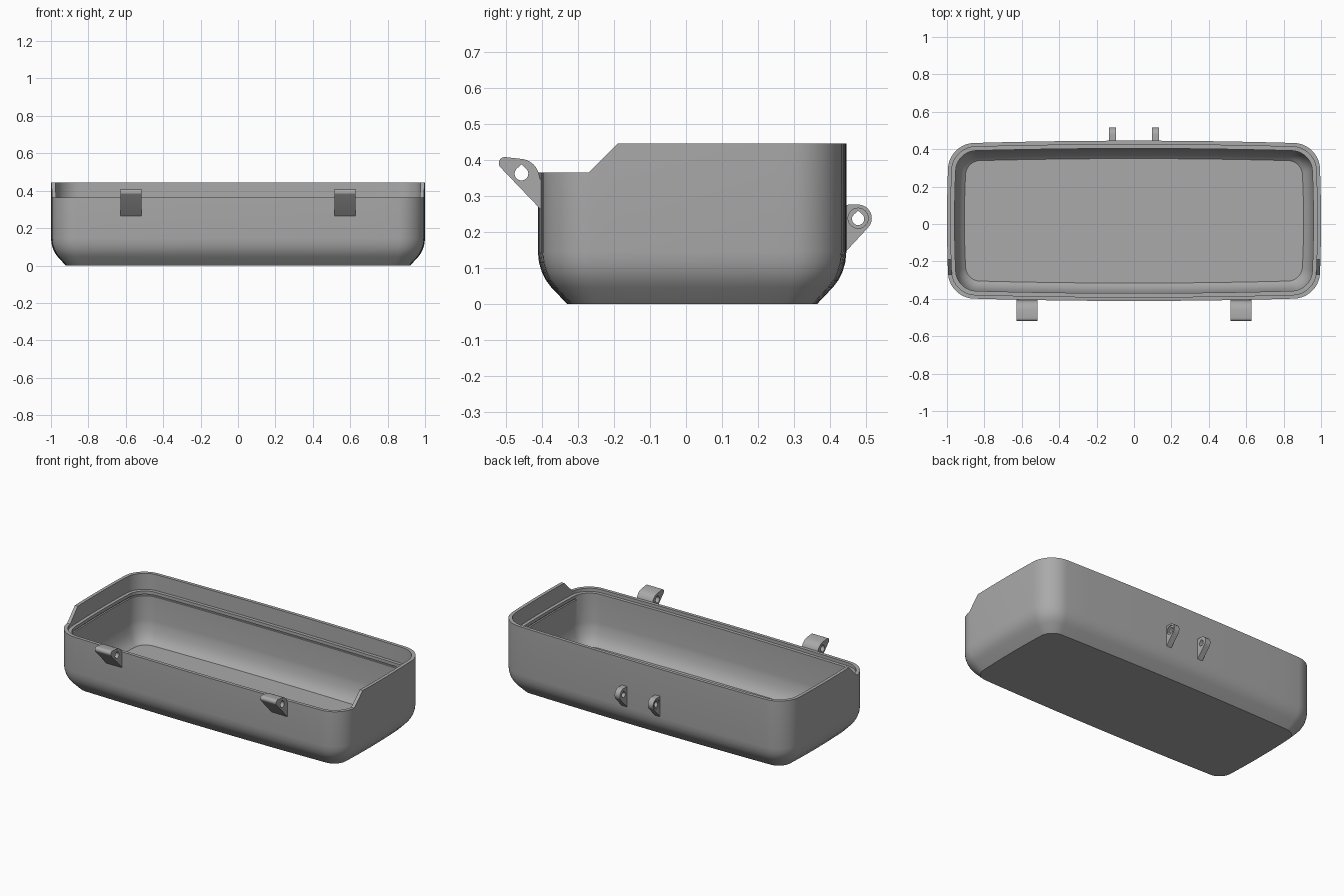
import bpy, bmesh
from math import cos, sin, pi, radians

cube = bpy.data.objects.get("Cube")
if cube:
    bpy.data.objects.remove(cube)

grey = bpy.data.materials.new("plain grey")
grey.use_nodes = True
GREY = (0.4, 0.4, 0.4, 1)
grey.diffuse_color = GREY
grey.node_tree.nodes["Principled BSDF"].inputs["Base Color"].default_value = GREY

CENTRE_Y = 0.017


def finish(name, bm):
    bmesh.ops.recalc_face_normals(bm, faces=bm.faces)
    mesh = bpy.data.meshes.new(name)
    bm.to_mesh(mesh)
    bm.free()
    mesh.materials.append(grey)
    obj = bpy.data.objects.new(name, mesh)
    bpy.context.collection.objects.link(obj)
    return obj


def activate(obj):
    bpy.ops.object.select_all(action='DESELECT')
    obj.select_set(True)
    bpy.context.view_layer.objects.active = obj


def smooth(obj):
    activate(obj)
    bpy.ops.object.shade_smooth_by_angle(angle=radians(30))


def cut(obj, cutter):
    mod = obj.modifiers.new("cut", 'BOOLEAN')
    mod.operation = 'DIFFERENCE'
    mod.solver = 'EXACT'
    mod.object = cutter
    activate(obj)
    bpy.ops.object.modifier_apply(modifier=mod.name)
    bpy.data.objects.remove(cutter)


def prism(name, profile, x, width):
    """Extrude a (y, z) profile along x."""
    bm = bmesh.new()
    ends = [[bm.verts.new((x + s * width / 2, y, z)) for y, z in profile] for s in (-1, 1)]
    for ring in ends:
        bm.faces.new(ring)
    n = len(profile)
    for i in range(n):
        j = (i + 1) % n
        bm.faces.new((ends[0][i], ends[0][j], ends[1][j], ends[1][i]))
    return finish(name, bm)


def arc(cy, cz, r, start, end, n=10):
    return [(cy + r * cos(radians(start + (end - start) * i / n)),
             cz + r * sin(radians(start + (end - start) * i / n))) for i in range(n + 1)]


def outline(inset):
    """Rounded rectangle with gently bowed sides."""
    hx, hy = 0.988 - inset, 0.412 - inset
    r = max(0.07, 0.13 - 0.7 * inset)
    corners = []
    for k, (sx, sy) in enumerate(((1, 1), (-1, 1), (-1, -1), (1, -1))):
        for i in range(11):
            a = (k + i / 10) * pi / 2
            corners.append((sx * (hx - r) + r * cos(a), sy * (hy - r) + r * sin(a)))
    points = []
    for i, (x, y) in enumerate(corners):
        nx, ny = corners[(i + 1) % len(corners)]
        steps = 12 if i % 11 == 10 else 1
        points += [(x + (nx - x) * t / steps, y + (ny - y) * t / steps) for t in range(steps)]
    return [(x * (1 + 0.012 * (1 - (y / hy) ** 2)),
             y * (1 + 0.04 * (1 - (x / hx) ** 2)) + CENTRE_Y) for x, y in points]


# Tray shell: outside from the base up, over the lip, then down the inside
WALL, LIP, FLOOR = 0.04, 0.02, 0.035
bend = [(0.078, 0), (0.036, 0.046), (0.022, 0.065), (0.011, 0.087), (0.003, 0.115), (0, 0.145)]
sections = bend + [(0, 0.445), (LIP, 0.445), (LIP, 0.345), (WALL, 0.345)]
groove = [(WALL, 0.325), (WALL - 0.01, 0.325), (WALL - 0.01, 0.315), (WALL, 0.315)]
inside = [(WALL, 0.165), (0.043, 0.135), (0.052, 0.1), (0.062, 0.072), (0.078, 0.049), (0.092, FLOOR)]

bm = bmesh.new()
rings = []
for inset, z in sections + groove + inside:
    ring = outline(inset)
    if (inset, z) in groove:
        # The groove fades out along the front wall
        ring = [p if p[1] > -0.28 else q for p, q in zip(ring, outline(WALL))]
    rings.append([bm.verts.new((x, y, z)) for x, y in ring])
for low, high in zip(rings, rings[1:]):
    n = len(low)
    for i in range(n):
        j = (i + 1) % n
        bm.faces.new((low[i], low[j], high[j], high[i]))
bm.faces.new(rings[0])
bm.faces.new(rings[-1])
bmesh.ops.remove_doubles(bm, verts=bm.verts, dist=0.0002)
tray = finish("tray", bm)

# Lowered front of the rim
cut(tray, prism("front_cutter", [(-0.7, 0.365), (-0.27, 0.365), (-0.19, 0.445),
                                 (-0.19, 0.6), (-0.7, 0.6)], 0, 3))
smooth(tray)


def teardrop(cy, cz, r):
    return arc(cy, cz, r, 135, 405, 20) + [(cy, cz + r * 1.35)]


# Pierced lugs: two wide ones at the front, two narrow ones at the back
front_lug = ([(-0.385, 0.243), (-0.385, 0.345), (-0.405, 0.345)]
             + arc(-0.462, 0.348, 0.055, 10, 80, 6)
             + arc(-0.503, 0.391, 0.017, 90, 220, 8))
back_lug = ([(0.425, 0.125), (0.425, 0.275)]
            + arc(0.478, 0.238, 0.038, 90, -45, 12))
for side, sx in (("left", 1), ("right", -1)):
    lug = prism("front_lug_" + side, front_lug, sx * 0.572, 0.11)
    cut(lug, prism("hole_cutter", teardrop(-0.457, 0.362, 0.019), sx * 0.572, 0.3))
    smooth(lug)

    lug = prism("back_lug_" + side, back_lug, sx * 0.115, 0.036)
    cut(lug, prism("hole_cutter", teardrop(0.478, 0.236, 0.017), sx * 0.115, 0.3))
    recess = arc(0.478, 0.238, 0.028, 0, 345, 23)
    cut(lug, prism("recess_cutter", recess, sx * 0.137, 0.02))
    smooth(lug)
